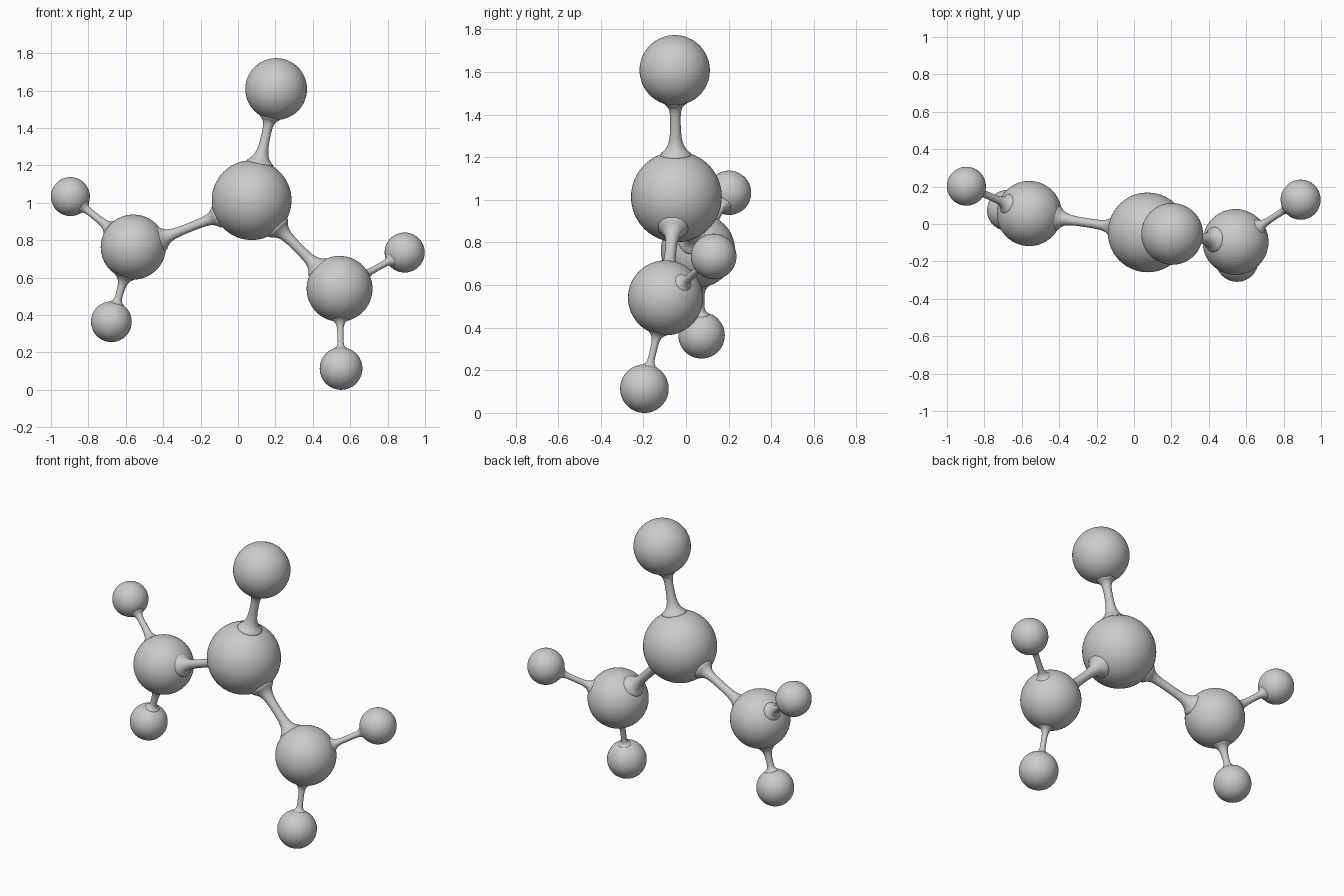
import bpy, bmesh, math
from mathutils import Vector, Matrix

if "Cube" in bpy.data.objects:
    bpy.data.objects.remove(bpy.data.objects["Cube"])

# Balls: name -> (centre, radius)
BALLS = {
    "core_ball":        ((0.073, -0.045, 1.014), 0.213),
    "top_ball":         ((0.204, -0.053, 1.608), 0.165),
    "left_ball":        ((-0.560, 0.056, 0.763), 0.174),
    "right_ball":       ((0.543, -0.096, 0.540), 0.176),
    "left_upper_ball":  ((-0.896, 0.202, 1.033), 0.104),
    "left_lower_ball":  ((-0.677, 0.073, 0.364), 0.109),
    "right_upper_ball": ((0.891, 0.130, 0.734), 0.107),
    "right_lower_ball": ((0.551, -0.195, 0.114), 0.114),
}

# Rods: start, end, rod radius, flare at start, flare at end, sideways drop
RODS = [
    ("core_ball", "top_ball", 0.024, 0.040, 0.022, 0.0),
    ("core_ball", "left_ball", 0.024, 0.030, 0.036, 0.014),
    ("core_ball", "right_ball", 0.026, 0.036, 0.034, 0.004),
    ("left_ball", "left_upper_ball", 0.019, 0.026, 0.012, 0.0),
    ("left_ball", "left_lower_ball", 0.019, 0.026, 0.012, 0.0),
    ("right_ball", "right_upper_ball", 0.017, 0.020, 0.012, 0.0),
    ("right_ball", "right_lower_ball", 0.016, 0.020, 0.012, 0.0),
]


def finish(bm, name):
    mesh = bpy.data.meshes.new(name)
    bmesh.ops.recalc_face_normals(bm, faces=bm.faces)
    for f in bm.faces:
        f.smooth = True
    bm.to_mesh(mesh)
    bm.free()
    bpy.context.collection.objects.link(bpy.data.objects.new(name, mesh))


def ball(name, centre, radius):
    bm = bmesh.new()
    bmesh.ops.create_uvsphere(bm, u_segments=56, v_segments=32, radius=radius,
                              matrix=Matrix.Translation(centre))
    finish(bm, name)


def rod(a, b, radius, flare_a, flare_b, drop, steps=40, sides=28):
    """Round rod that flares smoothly where it meets each ball."""
    (ca, ra), (cb, rb) = BALLS[a], BALLS[b]
    ca, cb = Vector(ca), Vector(cb)
    axis = cb - ca
    length = axis.length
    turn = axis.to_track_quat('Z', 'Y').to_matrix()
    start, end = ra - 0.025, length - rb + 0.02
    bm = bmesh.new()
    rings = []
    for i in range(steps + 1):
        d = start + (end - start) * i / steps
        da, db = max(d - ra, -0.006), max(length - rb - d, -0.006)
        r = (radius + flare_a * math.exp(-da / (flare_a * 0.85))
             + flare_b * math.exp(-db / (flare_b * 0.85)))
        mid = ca + axis * (d / length) - Vector((0, 0, drop))
        rings.append([bm.verts.new(mid + turn @ Vector((
            r * math.cos(2 * math.pi * k / sides),
            r * math.sin(2 * math.pi * k / sides), 0))) for k in range(sides)])
    for p, q in zip(rings, rings[1:]):
        for k in range(sides):
            n = (k + 1) % sides
            bm.faces.new((p[k], p[n], q[n], q[k]))
    bm.faces.new(rings[0])
    bm.faces.new(rings[-1])
    finish(bm, "rod_to_" + b)


for name, (centre, radius) in BALLS.items():
    ball(name, centre, radius)
for spec in RODS:
    rod(*spec)
